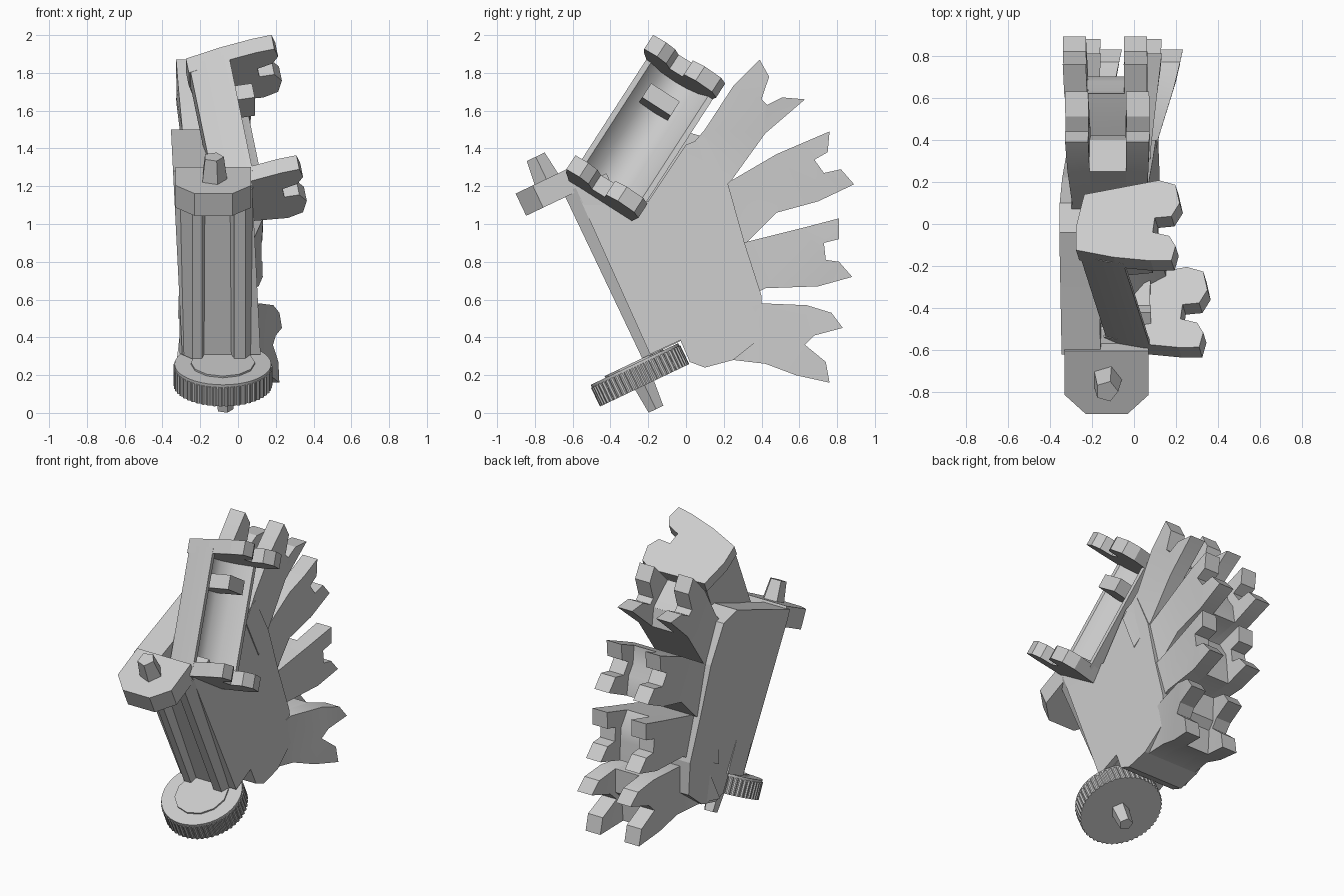
import bpy, bmesh, math
from mathutils import Vector

cube = bpy.data.objects.get("Cube")
if cube:
    bpy.data.objects.remove(cube, do_unlink=True)

grey = bpy.data.materials.new("plain_grey")
grey.use_nodes = True
grey.diffuse_color = (0.6, 0.6, 0.6, 1)
grey.node_tree.nodes["Principled BSDF"].inputs["Base Color"].default_value = (0.6, 0.6, 0.6, 1)


def make(name, prisms, smooth=0):
    """Join lofts, each a pair of matching outlines, into one object."""
    bm = bmesh.new()
    for low, high in prisms:
        a = [bm.verts.new(p) for p in low]
        b = [bm.verts.new(p) for p in high]
        bm.faces.new(a[::-1])
        bm.faces.new(b)
        for i in range(len(a)):
            j = (i + 1) % len(a)
            bm.faces.new((a[i], a[j], b[j], b[i]))
    bmesh.ops.recalc_face_normals(bm, faces=bm.faces)
    if smooth:
        bmesh.ops.triangulate(bm, faces=bm.faces)
    mesh = bpy.data.meshes.new(name)
    bm.to_mesh(mesh)
    bm.free()
    mesh.materials.append(grey)
    obj = bpy.data.objects.new(name, mesh)
    bpy.context.collection.objects.link(obj)
    if smooth:
        bpy.ops.object.select_all(action="DESELECT")
        bpy.context.view_layer.objects.active = obj
        obj.select_set(True)
        bpy.ops.object.shade_smooth_by_angle(angle=math.radians(smooth))


# Slanted axle frame: x across, v to the rear, u up the axle
O = Vector((0, -0.245, 0.2))
U = Vector((0, -0.43, 0.903))
V = Vector((0, 0.903, 0.43))


def axle(outline, u):
    return [O + Vector((x, 0, 0)) + V * v + U * u for x, v in outline]


def ring(n, r, x=0, tooth=0):
    radii = [r - tooth * (i // 2 % 2) for i in range(n)]
    return [(x + q * math.cos(math.tau * i / n), q * math.sin(math.tau * i / n))
            for i, q in enumerate(radii)]


# Knurled wheel with raised hub and the pegs at both ends
wheel = ring(200, 0.262, -0.08, 0.007)
rim = ring(40, 0.256, -0.08)
hub = ring(12, 0.17, -0.08)
make("knurled_wheel", [(axle(wheel, -0.06), axle(wheel, 0.05)),
                       (axle(rim, 0.04), axle(rim, 0.065)),
                       (axle(hub, 0.06), axle(hub, 0.075))])
make("lower_peg", [(axle(ring(5, 0.045, -0.07), -0.2), axle(ring(5, 0.06, -0.07), -0.04))])
make("upper_peg", [(axle(ring(5, 0.075, -0.13), 1.13), axle(ring(5, 0.055, -0.13), 1.28))])

# Chamfered cap plate at the top of the axle
cap = [(-0.33, -0.08), (-0.23, -0.18), (-0.03, -0.18), (0.07, -0.08), (0.07, 0.15), (-0.33, 0.15)]
make("cap_plate", [(axle(cap, 1.02), axle(cap, 1.15))])

# Front housing with an open channel
housing = [(-0.31, 0.3), (-0.31, 0.12), (-0.24, 0.05), (-0.19, 0.05), (-0.17, 0.14),
           (-0.05, 0.14), (-0.02, 0.05), (0.04, 0.05), (0.08, 0.12), (0.08, 0.3)]
make("front_housing", [(axle(housing, 0.07), axle(housing, 1.04))])

# Main body: a left wall level with the cap, and a wider part cut away below the cradle
shared = [(-0.6, 1.22), (-0.19, 0.31), (-0.03, 0.385), (0.02, 0.27), (0.1, 0.24),
          (0.25, 0.28), (0.4, 0.4), (0.4, 0.62), (0.31, 0.9), (0.22, 1.22), (0.1, 1.46)]


def wall(outline, x):
    return [(x - 0.05 * (z - 0.9), y, z) for y, z in outline]


left_wall = shared + [(-0.04, 1.5), (-0.3, 1.4), (-0.62, 1.28)]
cut_away = shared + [(0.0, 1.42), (-0.2, 1.12), (-0.5, 1.24)]
make("body", [(wall(left_wall, -0.325), wall(left_wall, -0.14)),
              (wall(cut_away, -0.14), wall(cut_away, 0.09))])

# Forked fingers: upper edge, notch, lower edge, sideways lean
fingers = [
    ("top_finger",
     [(-0.02, 1.36), (0.1, 1.5), (0.25, 1.73), (0.39, 1.87)],
     [(0.44, 1.78), (0.4, 1.66), (0.43, 1.63), (0.51, 1.67)],
     [(0.63, 1.66), (0.42, 1.48), (0.24, 1.23), (0.1, 1.1)], -0.01),
    ("upper_finger",
     [(0.06, 1.13), (0.24, 1.23), (0.48, 1.37), (0.62, 1.43), (0.76, 1.49)],
     [(0.75, 1.38), (0.68, 1.34), (0.73, 1.27), (0.82, 1.29)],
     [(0.89, 1.21), (0.7, 1.12), (0.48, 1.06), (0.32, 0.9), (0.1, 0.85)], -0.02),
    ("lower_finger",
     [(0.1, 0.85), (0.34, 0.91), (0.62, 0.98), (0.81, 1.03)],
     [(0.81, 0.92), (0.73, 0.9), (0.74, 0.81), (0.81, 0.8)],
     [(0.88, 0.72), (0.7, 0.67), (0.42, 0.66), (0.1, 0.5)], 0.04),
    ("bottom_finger",
     [(0.2, 0.52), (0.4, 0.58), (0.64, 0.57), (0.77, 0.53)],
     [(0.83, 0.45), (0.68, 0.41), (0.63, 0.36), (0.74, 0.27)],
     [(0.76, 0.16), (0.58, 0.2), (0.42, 0.26), (0.25, 0.28), (0.1, 0.27)], 0.11),
]
for name, top, notch, bottom, lean in fingers:
    root = (Vector(top[0]) + Vector(bottom[-1])) / 2
    way = (Vector(notch[1]) + Vector(notch[2])) / 2 - root

    def slab(outline, s):
        pts = []
        for y, z in outline:
            t = (Vector((y, z)) - root).dot(way) / way.length_squared
            waist = max(0, t * (1 - t))
            pts.append((-0.115 + lean * t + s * (0.2 - 0.1 * waist), y, z))
        return pts

    # The middle layer stops short so the tip opens into four prongs
    outer = top + notch + bottom
    floor = [tuple(Vector(p).lerp(root, 0.08)) for p in notch[1:3]]
    inner = top[:-1] + floor + bottom[1:]
    make(name, [(slab(outer, -1), slab(outer, -0.45)),
                (slab(inner, -0.45), slab(inner, 0.45)),
                (slab(outer, 0.45), slab(outer, 1))], 30)

# Tilted cradle: a and b lie in the end plates, n runs between them
N = Vector((-0.17, 0.53, 0.82)).normalized()
W = Vector((0, 0.84, -0.54)).normalized()
A = W.cross(N)
C = Vector((0, 0.02, 1.84))


def cradle(outline, t):
    return [C + A * a + W * b + N * t for a, b in outline]


clasp = [(-0.28, -0.14), (-0.28, -0.01), (-0.24, 0.17), (0.12, 0.21), (0.2, 0.175),
         (0.22, 0.07), (0.18, 0.0), (0.1, 0.0), (0.09, -0.08), (0.17, -0.11),
         (0.2, -0.17), (0.18, -0.25), (0.08, -0.24), (-0.1, -0.2)]
for name, t in (("upper_clasp", 0), ("lower_clasp", -0.77)):
    make(name, [(cradle(clasp, t - 0.09), cradle(clasp, t))])

shell = [(-0.27, -0.14), (-0.27, 0), (-0.23, 0.16), (0.02, 0.2), (0.02, 0.17), (-0.08, 0.12),
         (-0.14, 0.05), (-0.16, -0.02), (-0.14, -0.11), (-0.06, -0.18), (-0.06, -0.21), (-0.14, -0.19)]
make("cradle_shell", [(cradle(shell, -0.8), cradle(shell, -0.05))], 40)

block = [(-0.18, -0.12), (0.04, -0.12), (0.04, 0.06), (-0.18, 0.06)]
make("cradle_block", [(cradle(block, -0.29), cradle(block, -0.2))])
